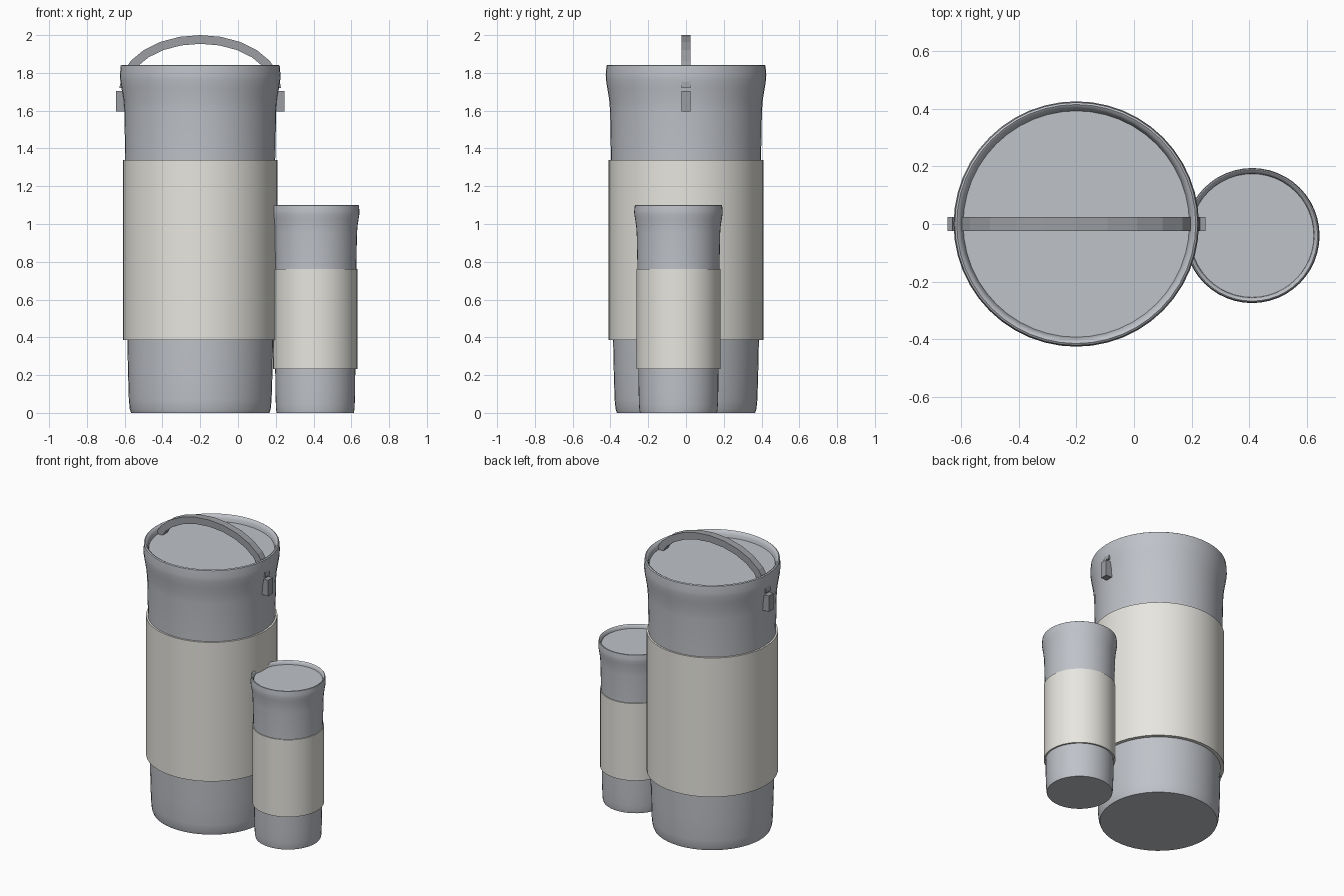
import bpy, bmesh, math
from mathutils import Vector

if "Cube" in bpy.data.objects:
    bpy.data.objects.remove(bpy.data.objects["Cube"])


def material(name, color):
    m = bpy.data.materials.new(name)
    m.diffuse_color = (*color, 1)
    m.use_nodes = True
    m.node_tree.nodes["Principled BSDF"].inputs["Base Color"].default_value = m.diffuse_color
    return m


METAL = material("metal", (0.52, 0.54, 0.58))
PAPER = material("paper", (0.80, 0.79, 0.74))
DARK = material("dark_metal", (0.33, 0.34, 0.36))


def finish(name, bm, mat, smooth=True):
    bmesh.ops.recalc_face_normals(bm, faces=bm.faces[:])
    me = bpy.data.meshes.new(name)
    bm.to_mesh(me)
    bm.free()
    me.materials.append(mat)
    ob = bpy.data.objects.new(name, me)
    bpy.context.collection.objects.link(ob)
    if smooth:
        bpy.ops.object.select_all(action='DESELECT')
        bpy.context.view_layer.objects.active = ob
        ob.select_set(True)
        bpy.ops.object.shade_smooth_by_angle(angle=math.radians(35))
    return ob


def lathe(name, profile, center, mat, closed=False, sides=48):
    """Revolve (radius, z) points; open profiles get capped at both ends."""
    bm = bmesh.new()
    rings = []
    for r, z in profile:
        rings.append([bm.verts.new((center[0] + r * math.cos(2 * math.pi * i / sides),
                                    center[1] + r * math.sin(2 * math.pi * i / sides), z))
                      for i in range(sides)])
    pairs = list(zip(rings, rings[1:]))
    if closed:
        pairs.append((rings[-1], rings[0]))
    for a, b in pairs:
        for i in range(sides):
            j = (i + 1) % sides
            bm.faces.new((a[i], a[j], b[j], b[i]))
    if not closed:
        bm.faces.new(rings[0])
        bm.faces.new(rings[-1])
    return finish(name, bm, mat)


def canister(prefix, center, body, label):
    lathe(prefix + "_body", body, center, METAL)
    r_in, r_out, z0, z1 = label
    lathe(prefix + "_label", [(r_in, z0), (r_out, z0), (r_out, z1), (r_in, z1)],
          center, PAPER, closed=True)


# Canisters: base, flared neck, rolled rim and recessed lid
BIG = (-0.2, 0.0)
canister("large_canister", BIG,
         [(0.366, 0), (0.373, 0.02), (0.378, 0.07), (0.382, 0.2), (0.386, 0.385),
          (0.397, 1.34), (0.402, 1.6), (0.407, 1.66), (0.417, 1.72), (0.424, 1.765),
          (0.425, 1.79), (0.421, 1.838), (0.414, 1.843), (0.404, 1.837),
          (0.396, 1.82), (0.392, 1.80)],
         (0.375, 0.409, 0.385, 1.34))
canister("small_canister", (0.409, -0.04),
         [(0.204, 0), (0.207, 0.015), (0.209, 0.05), (0.211, 0.12), (0.212, 0.23),
          (0.217, 0.76), (0.221, 0.95), (0.224, 0.99), (0.230, 1.03), (0.234, 1.055),
          (0.234, 1.07), (0.231, 1.098), (0.227, 1.101), (0.221, 1.097),
          (0.216, 1.088), (0.214, 1.076)],
         (0.205, 0.223, 0.232, 0.762))

# Handle: square strip swept along half an ellipse
A, B, HALF, W, STEPS = 0.405, 0.257, 0.023, 0.025, 12
bm = bmesh.new()
rings = []
for k in range(STEPS + 1):
    t = math.pi * k / STEPS
    p = Vector((BIG[0] + A * math.cos(t), 0, 1.72 + B * math.sin(t)))
    n = Vector((B * math.cos(t), 0, A * math.sin(t))).normalized()
    rings.append([bm.verts.new(p + n * s * HALF + Vector((0, y * W, 0)))
                  for s, y in ((-1, -1), (1, -1), (1, 1), (-1, 1))])
for a, b in zip(rings, rings[1:]):
    for i in range(4):
        j = (i + 1) % 4
        bm.faces.new((a[i], a[j], b[j], b[i]))
bm.faces.new(rings[0])
bm.faces.new(rings[-1])
finish("handle", bm, DARK, smooth=False)

# Lugs on both sides of the neck
for side, name in ((-1, "left_lug"), (1, "right_lug")):
    bm = bmesh.new()
    bmesh.ops.create_cube(bm, size=1)
    bmesh.ops.scale(bm, vec=(0.06, 0.05, 0.11), verts=bm.verts)
    bmesh.ops.translate(bm, vec=(BIG[0] + side * 0.417, 0, 1.65), verts=bm.verts)
    finish(name, bm, DARK, smooth=False)
